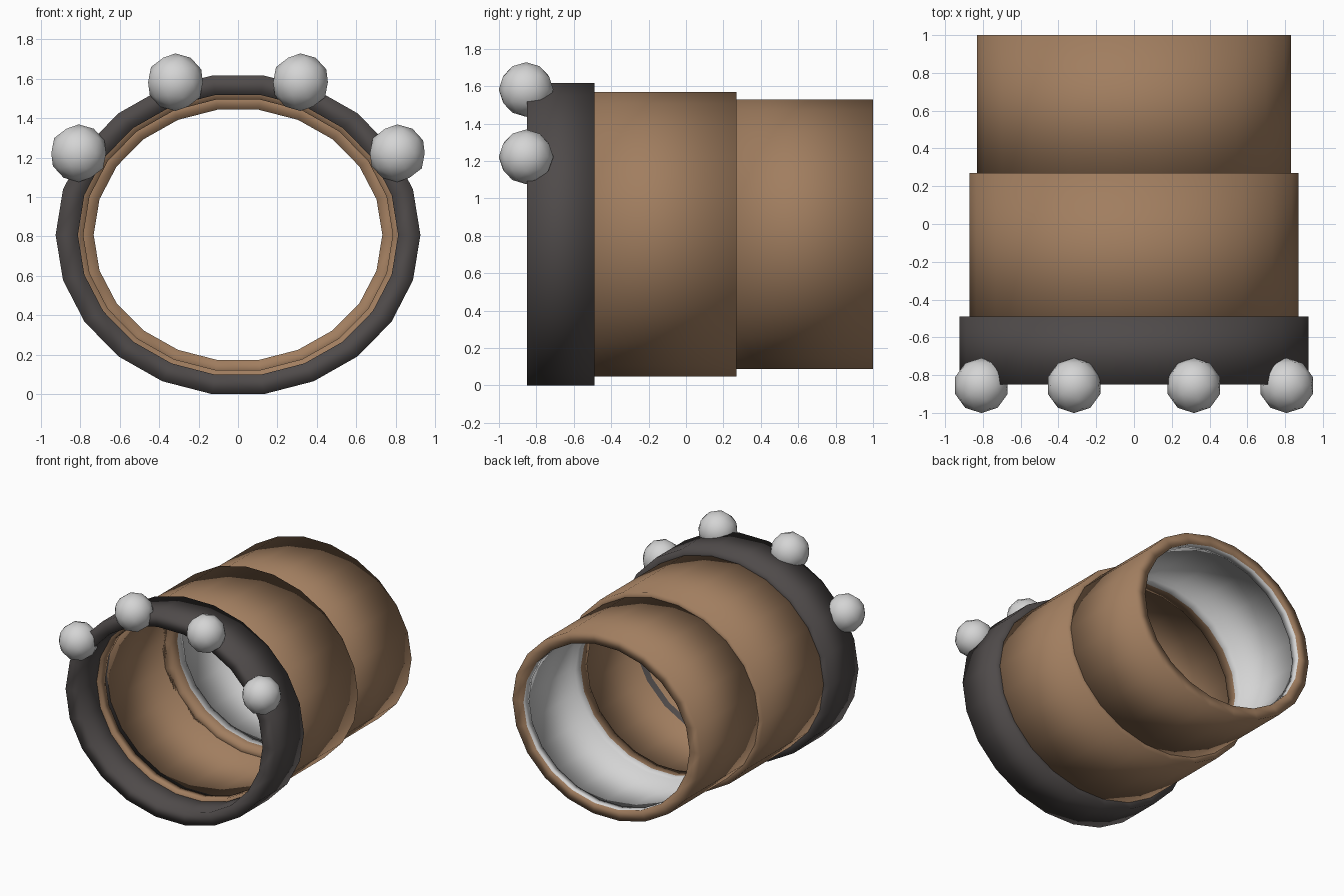
import bpy, bmesh, math
from mathutils import Matrix

cube = bpy.data.objects.get("Cube")
if cube:
    bpy.data.objects.remove(cube, do_unlink=True)

SIDES = 22
CENTRE_Z = 0.808


def material(name, rgb):
    m = bpy.data.materials.new(name)
    m.use_nodes = True
    m.diffuse_color = (*rgb, 1)
    m.node_tree.nodes["Principled BSDF"].inputs["Base Color"].default_value = (*rgb, 1)
    return m


brown = material("leather_brown", (0.355, 0.207, 0.115))
dark = material("dark_grey", (0.078, 0.069, 0.068))
pale = material("pale_silver", (0.66, 0.66, 0.66))


def finish(bm, name, mats):
    bmesh.ops.recalc_face_normals(bm, faces=bm.faces)
    for face in bm.faces:
        face.smooth = True
    mesh = bpy.data.meshes.new(name)
    bm.to_mesh(mesh)
    bm.free()
    for m in mats:
        mesh.materials.append(m)
    bpy.context.collection.objects.link(bpy.data.objects.new(name, mesh))


def tube(name, rx, rz, profile, mats, lining=()):
    """Sweep a closed (scale, y) profile round an ellipse; lining lists second-colour spans."""
    bm = bmesh.new()
    loops = []
    for scale, y in profile:
        loop = []
        for i in range(SIDES):
            a = 2 * math.pi * i / SIDES
            loop.append(bm.verts.new((rx * scale * math.cos(a), y,
                                      CENTRE_Z + rz * scale * math.sin(a))))
        loops.append(loop)
    for k, a in enumerate(loops):
        b = loops[(k + 1) % len(loops)]
        for i in range(SIDES):
            j = (i + 1) % SIDES
            face = bm.faces.new((a[i], a[j], b[j], b[i]))
            face.material_index = int(k in lining)
    finish(bm, name, mats)


# Dark cuff at the front
tube("front_cuff", 0.925, 0.816,
     [(1, -0.85), (1, -0.49), (0.878, -0.49), (0.878, -0.85)], [dark])

# Wider middle sleeve, tucked into the cuff, hollowed between two lips
tube("middle_sleeve", 0.87, 0.768,
     [(1, -0.62), (1, 0.27), (0.902, 0.27), (0.902, 0.2), (0.935, 0.2),
      (0.935, -0.55), (0.902, -0.55), (0.902, -0.62)], [brown])

# Narrower rear sleeve with a pale lining recessed between two lips
tube("rear_sleeve", 0.83, 0.727,
     [(1, 0.2), (1, 1.0), (0.882, 1.0), (0.882, 0.93), (0.935, 0.93),
      (0.935, 0.35), (0.882, 0.35), (0.882, 0.28), (0.882, 0.2)],
     [brown, pale], lining=(2, 3, 4, 5, 6))

# Four studs over the top of the cuff, mirrored in pairs
for side, label in ((1, "left"), (-1, "right")):
    for part, x, z in (("upper", 0.317, 1.582), ("lower", 0.808, 1.222)):
        bm = bmesh.new()
        bmesh.ops.create_icosphere(bm, subdivisions=2, radius=0.146,
                                   matrix=Matrix.Translation((side * x, -0.855, z)))
        finish(bm, f"{label}_{part}_stud", [pale])
